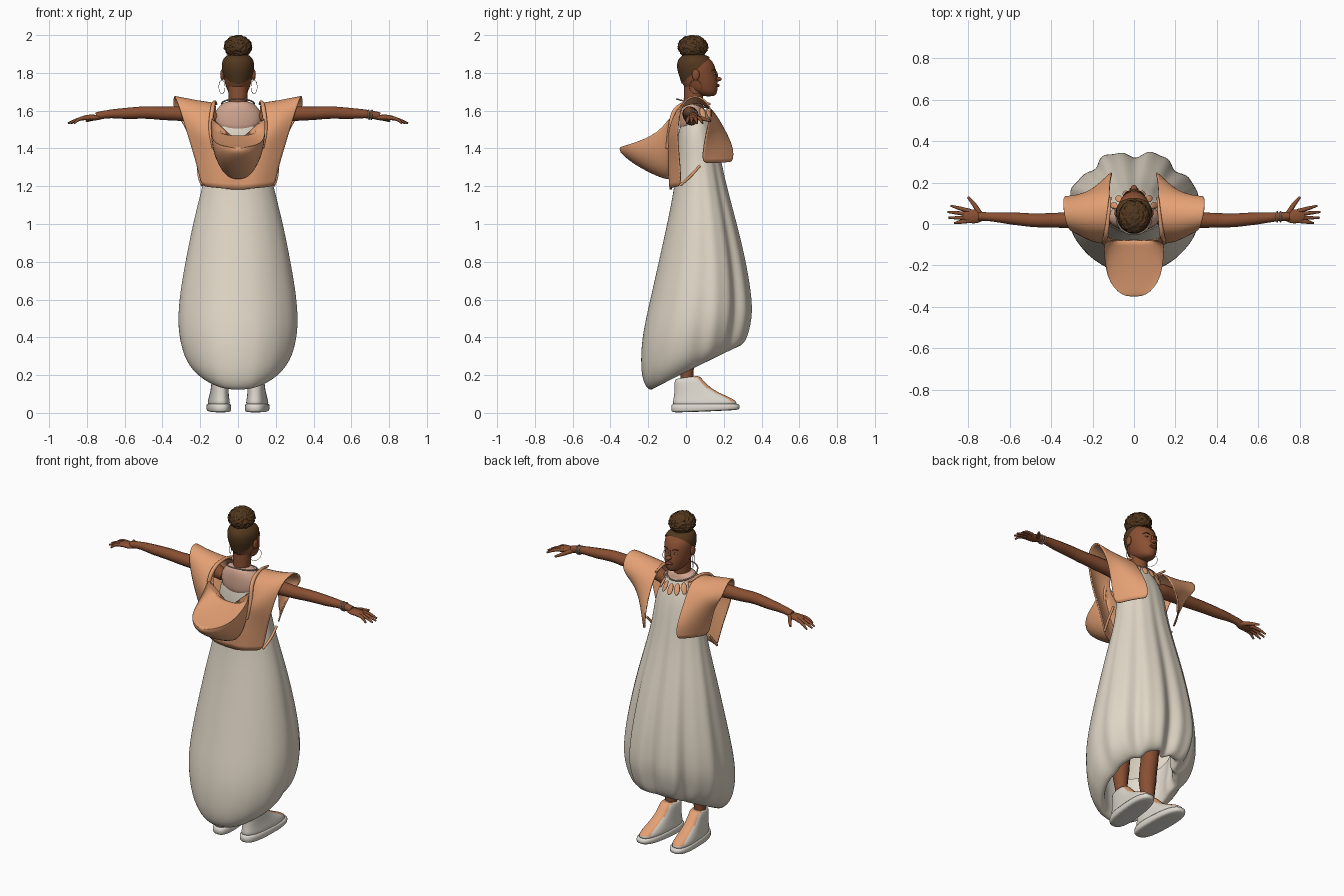
import bpy, bmesh, math
from mathutils import Vector, noise

if "Cube" in bpy.data.objects:
    bpy.data.objects.remove(bpy.data.objects["Cube"])


def material(name, r, g, b):
    m = bpy.data.materials.new(name)
    m.use_nodes = True
    m.diffuse_color = (r, g, b, 1)
    m.node_tree.nodes["Principled BSDF"].inputs["Base Color"].default_value = (r, g, b, 1)
    return m


SKIN = material("brown skin", .25, .079, .032)
HAIR = material("dark hair", .085, .039, .013)
PEACH = material("peach cloth", .78, .355, .175)
CREAM = material("cream cloth", .74, .67, .56)
LINING = material("pale lining", .78, .72, .64)
YOKE = material("sheer yoke", .64, .38, .28)
SHOE = material("off white shoe", .73, .69, .62)
LIP = material("lips", .2, .05, .033)
WHITE = material("eye white", .7, .65, .6)
SILVER = material("warm silver", .45, .33, .26)


def skin(name, rings, mats, closed=True, caps=True, sub=1, rule=None, cut=None):
    """Surface through rows of points, with an optional cut and colour rule."""
    bm = bmesh.new()
    rows = [[bm.verts.new(p) for p in r] for r in rings]
    n = len(rows[0])
    for i in range(len(rows) - 1):
        for j in range(n if closed else n - 1):
            k = (j + 1) % n
            f = bm.faces.new((rows[i][j], rows[i][k], rows[i + 1][k], rows[i + 1][j]))
            if rule:
                f.material_index = rule(i, f.calc_center_median())
    if caps:
        bm.faces.new(rows[0])
        bm.faces.new(rows[-1])
    if cut:
        geom = bm.verts[:] + bm.edges[:] + bm.faces[:]
        bmesh.ops.bisect_plane(bm, geom=geom, plane_co=cut[0], plane_no=cut[1], clear_inner=True)
    bmesh.ops.recalc_face_normals(bm, faces=bm.faces)
    for f in bm.faces:
        f.smooth = True
    me = bpy.data.meshes.new(name)
    bm.to_mesh(me)
    bm.free()
    ob = bpy.data.objects.new(name, me)
    bpy.context.collection.objects.link(ob)
    for m in mats:
        me.materials.append(m)
    if sub:
        ob.modifiers.new("smooth", "SUBSURF").levels = sub
    return ob


def ring(zb, yb, zf, yf, w, n=40, power=1, cx=0, fold=0):
    """Oval from a back point to a front point, w is the half width."""
    pts = []
    for j in range(n):
        t = math.tau * j / n
        c, s = math.cos(t), math.sin(t)
        dent = .4 + .4 * math.cos(8 * t) + .2 * math.sin(17 * t + 1)
        k = 1 - fold * dent * max(.06, c + .3)
        x = k * w * math.copysign(abs(s) ** power, s)
        y = (yb + yf) / 2 + k * (yf - yb) / 2 * math.copysign(abs(c) ** power, c)
        pts.append(Vector((cx + x, y, zb + (zf - zb) * (y - yb) / (yf - yb))))
    return pts


def tube(name, pts, mat, cyclic=False):
    """Smooth round tube through (x, y, z, radius) points."""
    cu = bpy.data.curves.new(name, "CURVE")
    cu.dimensions = "3D"
    cu.bevel_depth = 1
    cu.bevel_resolution = 4
    cu.resolution_u = 8
    cu.use_fill_caps = True
    sp = cu.splines.new("BEZIER")
    sp.bezier_points.add(len(pts) - 1)
    for b, p in zip(sp.bezier_points, pts):
        b.co, b.radius = p[:3], p[3]
        b.handle_left_type = b.handle_right_type = "AUTO"
    sp.use_cyclic_u = cyclic
    cu.materials.append(mat)
    ob = bpy.data.objects.new(name, cu)
    bpy.context.collection.objects.link(ob)
    return ob


def ball(name, loc, scale, mat):
    bpy.ops.mesh.primitive_uv_sphere_add(segments=24, ring_count=14, location=loc)
    ob = bpy.context.object
    ob.name, ob.scale = name, scale
    ob.data.materials.append(mat)
    bpy.ops.object.shade_smooth()
    return ob


# Balloon dress, open and lifted at the front hem
dress = [(1.505, -.035, 1.61, .10, .115), (1.45, -.045, 1.52, .15, .152),
         (1.32, -.05, 1.36, .185, .16), (1.2, -.06, 1.22, .215, .187),
         (1.0, -.10, 1.02, .272, .24), (.8, -.145, .83, .322, .28),
         (.6, -.19, .66, .355, .314), (.42, -.232, .54, .368, .326),
         (.28, -.242, .46, .355, .31), (.165, -.234, .39, .335, .275),
         (.105, -.19, .345, .29, .2), (.15, -.15, .39, .25, .17), (.4, -.17, .6, .26, .22)]
skin("dress", [ring(*r, n=80, fold=min(i, 8) * .018) for i, r in enumerate(dress)],
     [CREAM, LINING], caps=False, sub=2, rule=lambda i, c: int(i > 10))
yoke = [(1.46, -.032, 1.56, .11, .125), (1.53, -.036, 1.6, .1, .128), (1.58, -.036, 1.61, .095, .122),
        (1.625, -.03, 1.63, .09, .095), (1.658, -.014, 1.645, .085, .066)]
skin("yoke", [ring(*r) for r in yoke], [YOKE])

# Head, hair and face
head = [(1.675, .12, .02, .03), (1.69, .105, .045, .058), (1.71, .085, .058, .082),
        (1.74, .075, .068, .095), (1.77, .068, .075, .097), (1.80, .06, .08, .1),
        (1.83, .055, .083, .1), (1.86, .05, .08, .092), (1.885, .045, .065, .07),
        (1.9, .04, .03, .03)]


def head_rings(g):
    return [ring(z + g, cy - ry - g, z + g, cy + ry + g, rx + g) for z, cy, rx, ry in head]


skin("head", head_rings(0), [SKIN])
skin("hair_cap", head_rings(.004), [HAIR], cut=((0, -.04, 1.725), (0, -.95, 1)))
tube("neck", [(0, .036, 1.58, .045), (0, .038, 1.66, .05), (0, .045, 1.75, .054)], SKIN)
bpy.ops.mesh.primitive_ico_sphere_add(subdivisions=6, radius=1, location=(0, .036, 1.938))
bun = bpy.context.object
bun.name, bun.scale = "hair_bun", (.073, .079, .061)
for v in bun.data.vertices:
    v.co *= 1 + .09 * noise.noise(v.co * 5) + .04 * noise.noise(v.co * 12)
bun.data.materials.append(HAIR)
bpy.ops.object.shade_smooth()
ball("nose", (0, .168, 1.767), (.016, .021, .012), SKIN)
ball("nose_bridge", (0, .157, 1.786), (.009, .012, .024), SKIN)
ball("lips", (0, .167, 1.733), (.023, .011, .009), LIP)

for s in (-1, 1):
    side = "left_" if s > 0 else "right_"

    def mir(pts):
        return [(s * p[0], *p[1:]) for p in pts]

    # Eyes, brows, ears and hoops
    ball(side + "eye", (s * .032, .15, 1.795), (.014, .006, .005), WHITE)
    ball(side + "iris", (s * .032, .154, 1.795), (.006, .004, .005), HAIR)
    tube(side + "brow", mir([(.014, .157, 1.812, .002), (.034, .152, 1.818, .003),
                             (.052, .137, 1.812, .002)]), HAIR)
    ball(side + "ear", (s * .083, .052, 1.79), (.011, .02, .03), SKIN)
    bpy.ops.mesh.primitive_torus_add(major_radius=.036, minor_radius=.0013, major_segments=32,
                                     minor_segments=8, location=(s * .085, .05, 1.726),
                                     rotation=(math.pi / 2, 0, s * 1.1))
    bpy.context.object.name = side + "hoop_earring"
    bpy.context.object.data.materials.append(SILVER)
    # Arm and hand
    tube(side + "arm", mir([(.12, .03, 1.555, .035), (.18, .025, 1.575, .042), (.27, .02, 1.583, .04),
                            (.4, .018, 1.586, .035), (.48, .018, 1.59, .033),
                            (.58, .026, 1.586, .03), (.7, .035, 1.58, .021),
                            (.75, .037, 1.57, .021)]), SKIN)
    ball(side + "palm", (s * .775, .037, 1.563), (.054, .034, .016), SKIN)
    for name, y, tip in (("index", .062, (.885, .088)), ("middle", .046, (.9, .058)),
                         ("ring", .03, (.896, .03)), ("little", .016, (.868, .004))):
        tube(side + name + "_finger", mir([(.79, y, 1.563, .011), (.84, (y + tip[1]) / 2, 1.555, .0095),
                                           (*tip, 1.533, .005)]), SKIN)
    tube(side + "thumb", mir([(.745, .05, 1.565, .013), (.77, .09, 1.557, .011),
                              (.802, .13, 1.545, .006)]), SKIN)
    # Leg and high shoe
    tube(side + "leg", mir([(.098, .005, .1, .035), (.098, .005, .2, .034), (.098, 0, .33, .05),
                            (.098, .02, .48, .05), (.1, .04, .75, .06)]), SKIN)
    shoe = [(.03, -.074, .035, .275, .058), (.055, -.07, .06, .272, .057), (.085, -.064, .085, .23, .051),
            (.125, -.06, .125, .125, .045), (.183, -.062, .205, .07, .042),
            (.178, -.045, .19, .05, .032)]
    sole = [(0, -.074, .014, .275, .058), (.006, -.079, .02, .285, .063), (.045, -.079, .046, .285, .063),
            (.05, -.07, .05, .275, .057)]
    parts = [skin(side + "shoe", [ring(*r, n=40, power=.8, cx=s * .095) for r in shoe], [SHOE, PEACH],
                  rule=lambda i, c: int(i > 0 and c.y > .035 and abs(c.x - s * .095) < .033)),
             skin(side + "sole", [ring(*r, n=32, power=.75, cx=s * .095) for r in sole], [SHOE])]
    for ob in parts:
        for v in ob.data.vertices:
            v.co.x += s * .07 * v.co.y
    # Vest collar ridge and hanging strap
    tube(side + "collar_ridge", mir([(.115, .13, 1.635, .006), (.125, .03, 1.645, .009),
                                     (.135, -.05, 1.61, .012), (.145, -.085, 1.5, .011),
                                     (.13, -.1, 1.4, .008)]), PEACH)
    tube(side + "vest_strap", mir([(.19, -.03, 1.205, .007), (.205, .02, 1.25, .008),
                                   (.212, .075, 1.31, .007)]), PEACH)

# Vest: front panel, winged shoulder and joined back, as inner and outer edges
edges = [((.11, .25, 1.33), (.215, .085, 1.32)), ((.11, .255, 1.41), (.24, .095, 1.41)),
         ((.12, .185, 1.54), (.285, .12, 1.53)), ((.115, .125, 1.635), (.345, .15, 1.6)),
         ((.125, .03, 1.65), (.34, .08, 1.695)), ((.135, -.05, 1.615), (.325, -.03, 1.665)),
         ((.12, -.085, 1.5), (.275, -.05, 1.5)), ((0, -.085, 1.4), (.245, -.045, 1.4)),
         ((0, -.09, 1.3), (.215, -.035, 1.3)), ((0, -.08, 1.18), (.195, -.03, 1.2))]
rows = []
for i, (a, b) in enumerate(edges):
    a, b = Vector(a), Vector(b)
    puff = Vector((0, .02 if i < 3 else -.03 if i > 5 else 0, 0))
    rows.append([a.lerp(b, t / 5) + puff * math.sin(math.pi * t / 5) for t in range(6)])
vest = skin("vest", rows, [PEACH], closed=False, caps=False, sub=0)
mirror = vest.modifiers.new("both sides", "MIRROR")
mirror.use_clip = True
vest.modifiers.new("smooth", "SUBSURF").levels = 2
vest.modifiers.new("cloth", "SOLIDIFY").thickness = .008

# Hood hanging at the back: y, half width, lowest, middle of the top, height of the side rims
hood = []
for y, w, low, high, rim in ((-.075, .14, 1.23, 1.475, 1.6), (-.1, .145, 1.235, 1.465, 1.555),
                             (-.15, .145, 1.25, 1.45, 1.495), (-.22, .137, 1.285, 1.432, 1.455),
                             (-.28, .118, 1.32, 1.418, 1.43), (-.33, .08, 1.36, 1.41, 1.415),
                             (-.352, .035, 1.385, 1.405, 1.405)):
    loop = []
    for j in range(40):
        t = math.tau * j / 40
        c, s = math.cos(t), math.sin(t)
        z = rim + ((high - rim) * s ** .55 if s > 0 else (rim - low) * s)
        loop.append((w * math.copysign(abs(c) ** .85, c), y, z))
    hood.append(loop)
skin("hood", hood, [PEACH])

# Necklace with drops, and wrist bangles
cord = [(.085 * math.sin(a), .036 + .086 * math.cos(a), 1.637 - .025 * math.cos(a), .004)
        for a in (math.tau * i / 12 for i in range(12))]
tube("necklace_cord", cord, SILVER, cyclic=True)
for i in range(-3, 4):
    a = i * .38
    drop = ball("necklace_drop", (.106 * math.sin(a), .044 + .108 * math.cos(a), 1.568 + .006 * abs(i)),
                (.016, .006, .034), PEACH)
    drop.rotation_euler = (.5, 0, -a)
for x in (.692, .708):
    bpy.ops.mesh.primitive_torus_add(major_radius=.024, minor_radius=.004, major_segments=28,
                                     minor_segments=8, location=(x, .035, 1.578),
                                     rotation=(0, math.pi / 2 + (x - .7) * 12, 0))
    bpy.context.object.name = "bangle"
    bpy.ops.object.shade_smooth()
    bpy.context.object.data.materials.append(SILVER)
